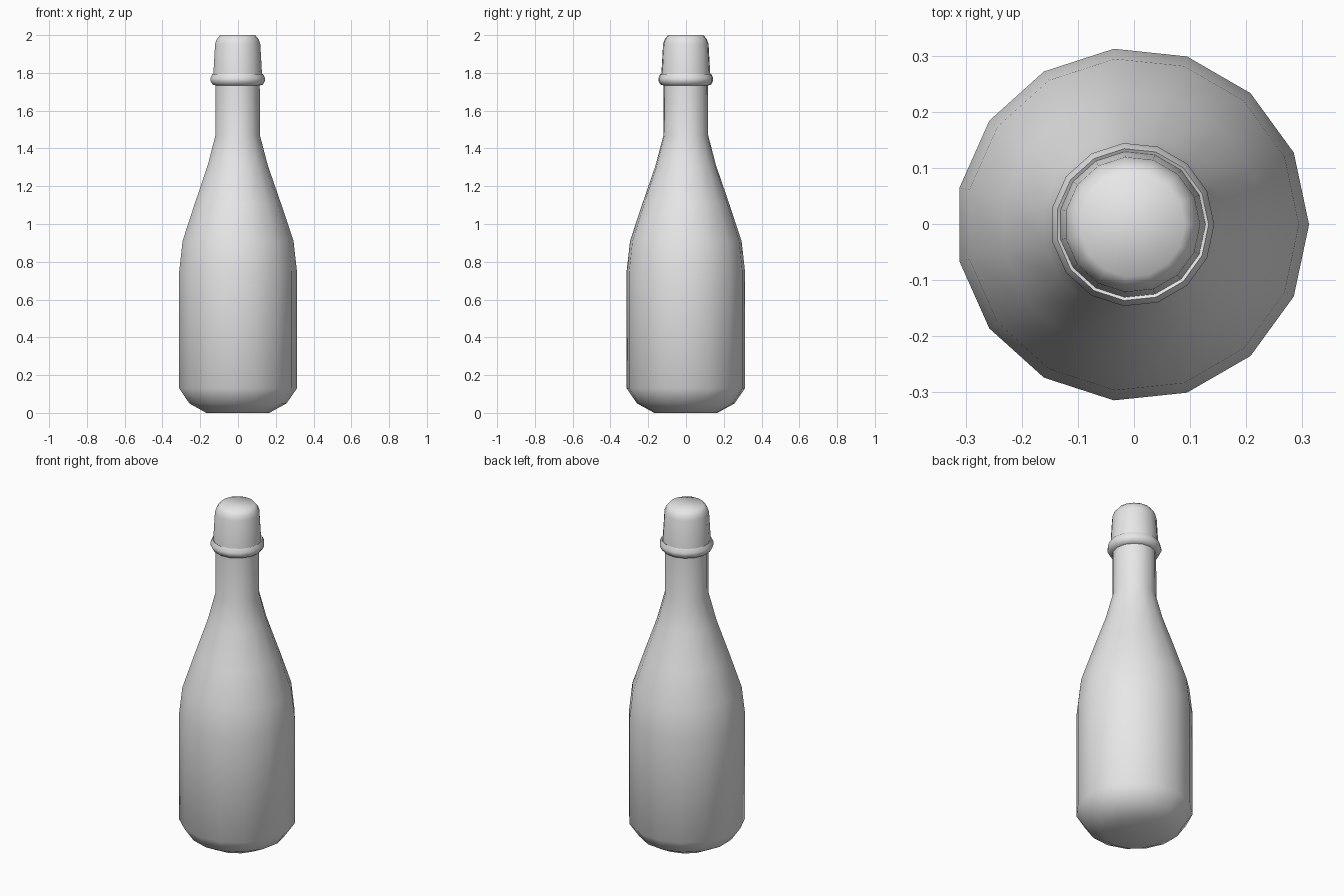
import bpy, bmesh
from math import cos, sin, pi, radians

SIDES = 15
CENTRE = (-0.003, -0.001)

if "Cube" in bpy.data.objects:
    bpy.data.objects.remove(bpy.data.objects["Cube"], do_unlink=True)

grey = bpy.data.materials.new("plain_grey")
grey.use_nodes = True
grey.diffuse_color = (0.8, 0.8, 0.8, 1)
grey.node_tree.nodes["Principled BSDF"].inputs["Base Color"].default_value = (0.8, 0.8, 0.8, 1)


def lathe(name, profile, cap_bottom=False, cap_top=False):
    """Turn a (radius, height) profile, listed upwards, around the bottle axis."""
    bm = bmesh.new()
    rings = []
    for r, z in profile:
        rings.append([bm.verts.new((r * cos(2 * pi * i / SIDES), r * sin(2 * pi * i / SIDES), z))
                      for i in range(SIDES)])
    for low, high in zip(rings, rings[1:]):
        for i in range(SIDES):
            j = (i + 1) % SIDES
            bm.faces.new((low[i], low[j], high[j], high[i]))
    if cap_bottom:
        bm.faces.new(rings[0][::-1])
    if cap_top:
        bm.faces.new(rings[-1])
    mesh = bpy.data.meshes.new(name)
    bm.to_mesh(mesh)
    bm.free()
    mesh.materials.append(grey)
    obj = bpy.data.objects.new(name, mesh)
    obj.location = (*CENTRE, 0)
    bpy.context.collection.objects.link(obj)
    bpy.ops.object.select_all(action='DESELECT')
    obj.select_set(True)
    bpy.context.view_layer.objects.active = obj
    bpy.ops.object.shade_smooth_by_angle(angle=radians(62))
    return obj


# Body with rounded base, sloping shoulder and straight neck
lathe("bottle_body", [(0.168, 0), (0.26, 0.05), (0.315, 0.13), (0.315, 0.75),
                      (0.297, 0.91), (0.232, 1.105), (0.161, 1.31),
                      (0.119, 1.47), (0.118, 1.76)], cap_bottom=True)

# Rounded collar below the cap
lathe("neck_ring", [(0.117, 1.733), (0.135, 1.738), (0.146, 1.758),
                    (0.146, 1.772), (0.136, 1.794), (0.125, 1.787)])

# Tapered cap with bevelled top
lathe("cap", [(0.131, 1.78), (0.121, 1.953), (0.112, 1.978), (0.094, 2.0)], cap_top=True)
